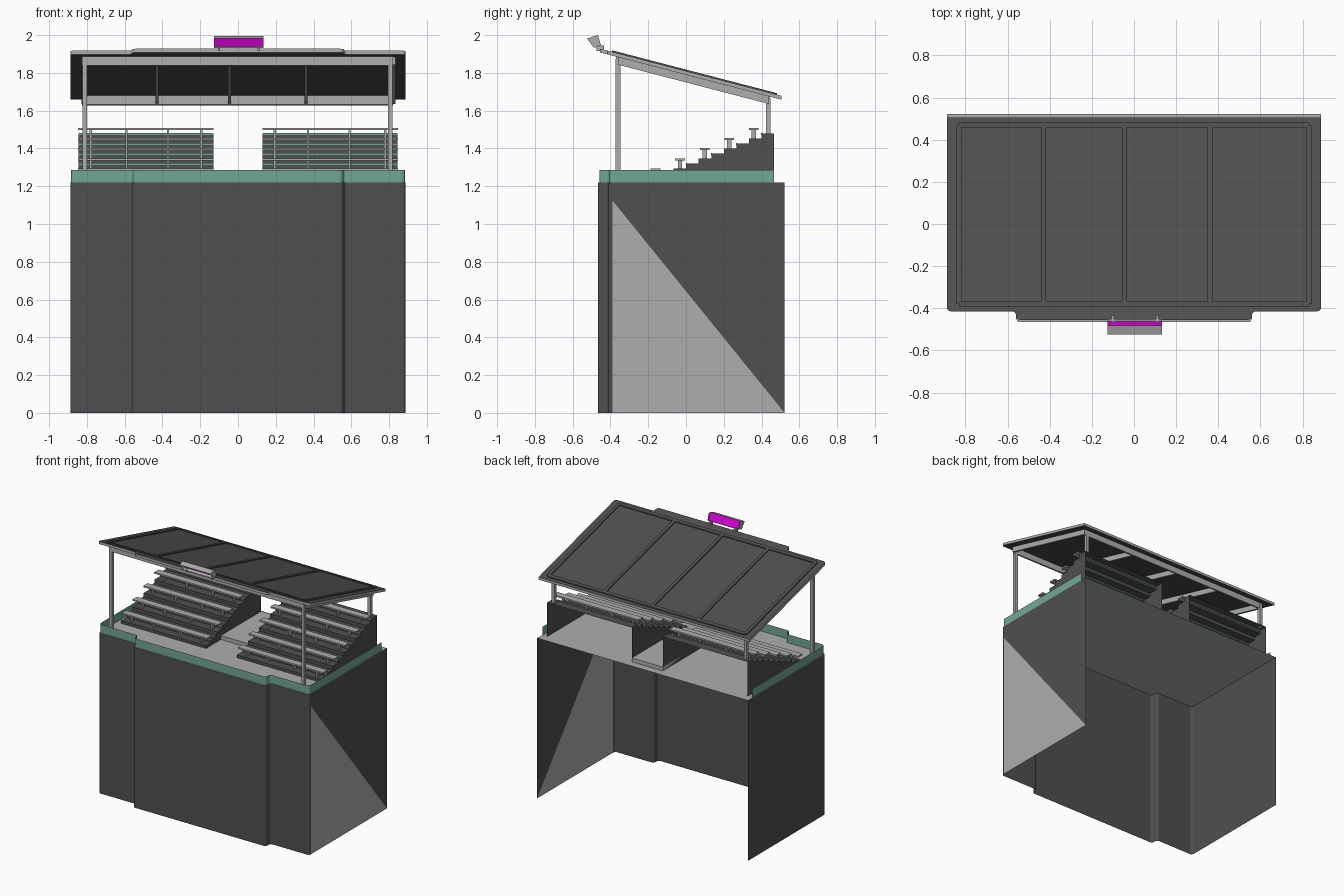
import bpy, bmesh
from mathutils import Vector

if "Cube" in bpy.data.objects:
    bpy.data.objects.remove(bpy.data.objects["Cube"])

def material(name, rgb):
    m = bpy.data.materials.new(name)
    m.diffuse_color = (*rgb, 1)
    m.use_nodes = True
    m.node_tree.nodes["Principled BSDF"].inputs["Base Color"].default_value = m.diffuse_color
    return m

LIGHT = material("light_grey", (0.42, 0.42, 0.42))
DARK = material("dark_grey", (0.08, 0.08, 0.08))
GREEN = material("green_paint", (0.167, 0.387, 0.307))
MAGENTA = material("magenta_panel", (0.8, 0.0, 0.8))

def finish(bm, name, mat=LIGHT, normals=True):
    if normals:
        bmesh.ops.recalc_face_normals(bm, faces=bm.faces)
    me = bpy.data.meshes.new(name)
    bm.to_mesh(me)
    bm.free()
    ob = bpy.data.objects.new(name, me)
    bpy.context.collection.objects.link(ob)
    me.materials.append(mat)
    return ob

def slope(y):
    return 1.928 - 0.26 * (y + 0.455)

def add_box(bm, x0, x1, y0, y1, z0, z1, pitched=False):
    # pitched boxes take z as an offset from the roof surface
    lift = slope if pitched else (lambda y: 0)
    v = [bm.verts.new((x, y, z + lift(y))) for x in (x0, x1) for y in (y0, y1) for z in (z0, z1)]
    for f in ((0, 1, 3, 2), (4, 6, 7, 5), (0, 4, 5, 1), (2, 3, 7, 6), (0, 2, 6, 4), (1, 5, 7, 3)):
        bm.faces.new([v[i] for i in f])

def boxes(name, items, mat=LIGHT, pitched=False):
    bm = bmesh.new()
    for b in items:
        add_box(bm, *b, pitched)
    return finish(bm, name, mat)

def sheet(name, polys, mat=LIGHT):
    bm = bmesh.new()
    for poly in polys:
        bm.faces.new([bm.verts.new(p) for p in poly])
    return finish(bm, name, mat, False)

def rounded(pts, r, n=4):
    # polyline with its inner corners rounded
    pts = [Vector(p) for p in pts]
    out = [pts[0]]
    for a, b, c in zip(pts, pts[1:], pts[2:]):
        p, q = b + (a - b).normalized() * r, b + (c - b).normalized() * r
        for i in range(n + 1):
            t = i / n
            out.append(p * (1 - t) ** 2 + b * 2 * t * (1 - t) + q * t * t)
    return out + [pts[-1]]

def footprint(w, mid, front, side, back, r=0.022):
    half = [(mid, front), (mid, side), (w, side), (w, back)]
    return rounded([(-x, y) for x, y in reversed(half)] + half, r)

def ribbon(name, path, z0, z1, mat):
    bm = bmesh.new()
    lo = [bm.verts.new((p.x, p.y, z0)) for p in path]
    hi = [bm.verts.new((p.x, p.y, z1)) for p in path]
    for i in range(len(path) - 1):
        bm.faces.new((lo[i], lo[i + 1], hi[i + 1], hi[i]))
    return finish(bm, name, mat, False)

# Base: walls open at the back, deck, green parapet
W, BACK, DECK = 0.888, 0.522, 1.22
outline = footprint(W, 0.56, -0.466, -0.412, BACK)
ribbon("base_wall", outline[:-1], 0, DECK, DARK)
# Right wall is split by a lighter triangle
y0 = outline[-2].y
sheet("right_wall_light", [[(W, y0, 0), (W, BACK, 0), (W, y0, 1.125)]])
sheet("right_wall_dark", [[(W, y0, 1.125), (W, BACK, 0), (W, BACK, DECK), (W, y0, DECK)]], DARK)
sheet("deck", [[(p.x, p.y, DECK) for p in outline]])
ribbon("parapet", footprint(0.883, 0.555, -0.459, -0.407, 0.465), DECK, 1.285, GREEN)
boxes("aisle_platform", [(-0.13, 0.13, -0.02, 0.465, DECK, 1.25)])

# Bleachers: stepped sheet with side panels, open behind
STEPS, DY, DZ = 10, 0.0665, 0.0265
tread_y = [0.40 - DY * (STEPS - 1 - i) for i in range(STEPS)] + [0.465]
tread_z = [1.48 - DZ * (STEPS - 1 - i) for i in range(STEPS)]
profile = [(tread_y[0], DECK)]
for i in range(STEPS):
    profile += [(tread_y[i], tread_z[i]), (tread_y[i + 1], tread_z[i])]
for s, side in ((-1, "left"), (1, "right")):
    bm = bmesh.new()
    rows = [[bm.verts.new((s * x, y, z)) for y, z in profile] for x in (0.13, 0.845)]
    for i in range(len(profile) - 1):
        bm.faces.new((rows[0][i], rows[1][i], rows[1][i + 1], rows[0][i + 1]))
    for row, x in zip(rows, (0.13, 0.845)):
        bm.faces.new(row + [bm.verts.new((s * x, 0.465, DECK))])
    finish(bm, side + "_bleacher_steps", DARK)
    seats, posts, nosing = [], [], []
    for k in range(5):
        y, z = -0.161 + 0.13 * k, 1.294 + 0.0538 * k
        a, b = sorted((s * 0.13, s * 0.848))
        seats.append((a, b, y - 0.026, y + 0.026, z - 0.011, z))
        for px in (0.195, 0.37, 0.59, 0.78):
            x = s * px
            posts.append((x - 0.006, x + 0.006, y - 0.011, y + 0.011, tread_z[2 * k], z - 0.01))
        a, b = sorted((s * 0.132, s * 0.843))
        t = 2 * k + 1
        nosing.append((a, b, tread_y[t] - 0.002, tread_y[t] + 0.004, tread_z[t] - 0.009, tread_z[t] + 0.001))
    boxes(side + "_seats", seats)
    boxes(side + "_seat_posts", posts)
    boxes(side + "_step_nosing", nosing, GREEN)

# Roof: pitched dark slab with the stepped front edge and a light rim
roof = footprint(0.888, 0.56, -0.455, -0.415, 0.505)
bm = bmesh.new()
face = bm.faces.new([bm.verts.new((p.x, p.y, slope(p.y) - 0.02)) for p in roof])
ext = bmesh.ops.extrude_face_region(bm, geom=[face], use_keep_orig=True)
bmesh.ops.translate(bm, vec=(0, 0, 0.02), verts=[v for v in ext["geom"] if isinstance(v, bmesh.types.BMVert)])
panel = finish(bm, "roof_panel", DARK)
panel.data.materials.append(LIGHT)
for p in panel.data.polygons:
    p.material_index = int(abs(p.normal.z) < 0.5)

# Roof battens above, rafters and cross beams below
bays = (-0.43, -0.045, 0.36)
battens = [(x - 0.012, x + 0.012, -0.38, 0.47, -0.001, 0.008) for x in (-0.83, *bays, 0.83)]
battens += [(-0.83, 0.83, y - 0.012, y + 0.012, -0.001, 0.008) for y in (-0.38, 0.47)]
boxes("roof_battens", battens, DARK, True)
boxes("rafters", [(x - 0.008, x + 0.008, -0.36, 0.44, -0.06, -0.019) for x in (-0.82, *bays, 0.825)], pitched=True)
boxes("cross_beams", [(-0.825, 0.82, y - 0.01, y + 0.01, -0.066, -0.019) for y in (-0.36, 0.435)], pitched=True)

# Roof posts: front ones on the deck, rear ones on the top step
for y, z, name in ((-0.36, DECK, "front_roof_post"), (0.435, 1.48, "rear_roof_post")):
    for x in (-0.812, 0.806):
        boxes(name, [(x - 0.012, x + 0.012, y - 0.012, y + 0.012, z, slope(y) - 0.03)])

# Sign: hooded open box with a recessed coloured panel, on two brackets
X0, X1 = -0.127, 0.134
section = [(-0.525, 1.982), (-0.466, 2.0), (-0.45, 1.945), (-0.488, 1.933)]
def strip(a, b):
    return [(X0, *a), (X1, *a), (X1, *b), (X0, *b)]
sheet("sign_hood", [strip(section[0], (-0.483, 1.995)), strip(section[2], section[3])[::-1]]
      + [[(x, y, z) for y, z in section] for x in (X0, X1)])
sheet("sign_panel", [strip((-0.483, 1.995), (-0.464, 1.941))], MAGENTA)
boxes("sign_brackets", [(x - 0.006, x + 0.006, -0.475, -0.435, 1.915, 1.945) for x in (-0.1, 0.11)])
